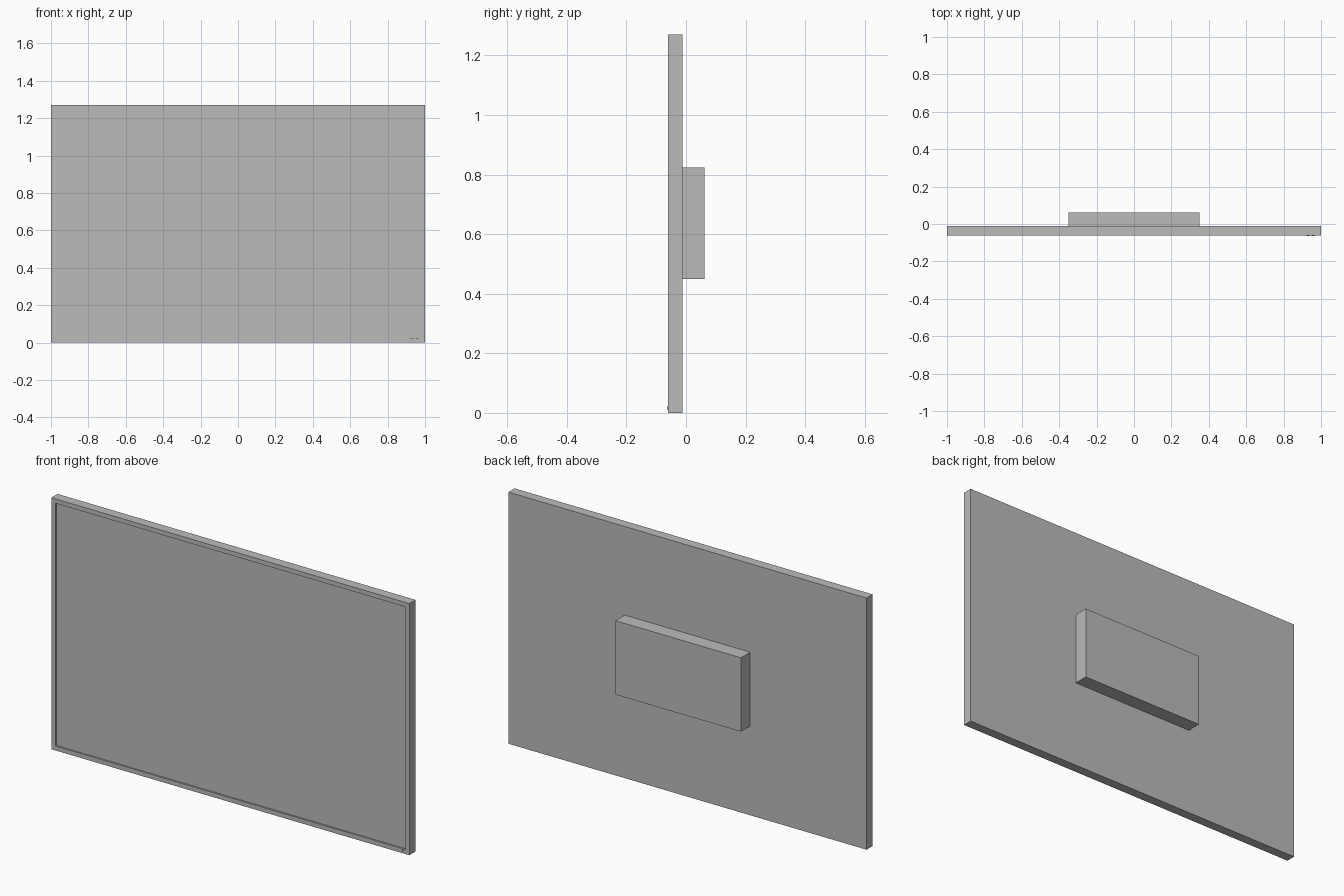
import bpy
import bmesh
from mathutils import Matrix, Vector

cube = bpy.data.objects.get("Cube")
if cube:
    bpy.data.objects.remove(cube, do_unlink=True)

# Single grey plastic
grey = bpy.data.materials.new("grey_plastic")
grey.use_nodes = True
colour = (0.5, 0.5, 0.5, 1)
grey.diffuse_color = colour
grey.node_tree.nodes["Principled BSDF"].inputs["Base Color"].default_value = colour


def finish(name, bm):
    mesh = bpy.data.meshes.new(name)
    bm.to_mesh(mesh)
    bm.free()
    mesh.materials.append(grey)
    obj = bpy.data.objects.new(name, mesh)
    bpy.context.collection.objects.link(obj)
    return obj


def box(low, high):
    bm = bmesh.new()
    low, high = Vector(low), Vector(high)
    place = Matrix.Translation((low + high) / 2) @ Matrix.Diagonal((*(high - low), 1))
    bmesh.ops.create_cube(bm, size=1, matrix=place)
    return bm


FRONT, BACK, REAR = -0.061, -0.012, 0.062
HEIGHT, BORDER, RECESS = 1.27, 0.032, 0.008

# Flat panel: inset the front face, then push the display area back
panel = box((-1, FRONT, 0), (1, BACK, HEIGHT))
panel.normal_update()
screen = min(panel.faces, key=lambda f: f.normal.y)
bmesh.ops.inset_region(panel, faces=[screen], thickness=BORDER)
inner = bmesh.ops.extrude_face_region(panel, geom=[screen])["geom"]
bmesh.ops.translate(panel, vec=(0, RECESS, 0),
                    verts=[v for v in inner if isinstance(v, bmesh.types.BMVert)])
if screen.is_valid:
    bmesh.ops.delete(panel, geom=[screen], context="FACES_ONLY")
bmesh.ops.recalc_face_normals(panel, faces=panel.faces)
finish("display_panel", panel)

# Rear housing
finish("rear_housing", box((-0.35, BACK, 0.45), (0.35, REAR, 0.823)))

# Two tiny control buttons in the lower left corner of the frame
for i, x in enumerate((0.93, 0.957)):
    finish(f"control_button_{i + 1}",
           box((x - 0.007, FRONT - 0.002, 0.011), (x + 0.007, FRONT + 0.002, 0.022)))
